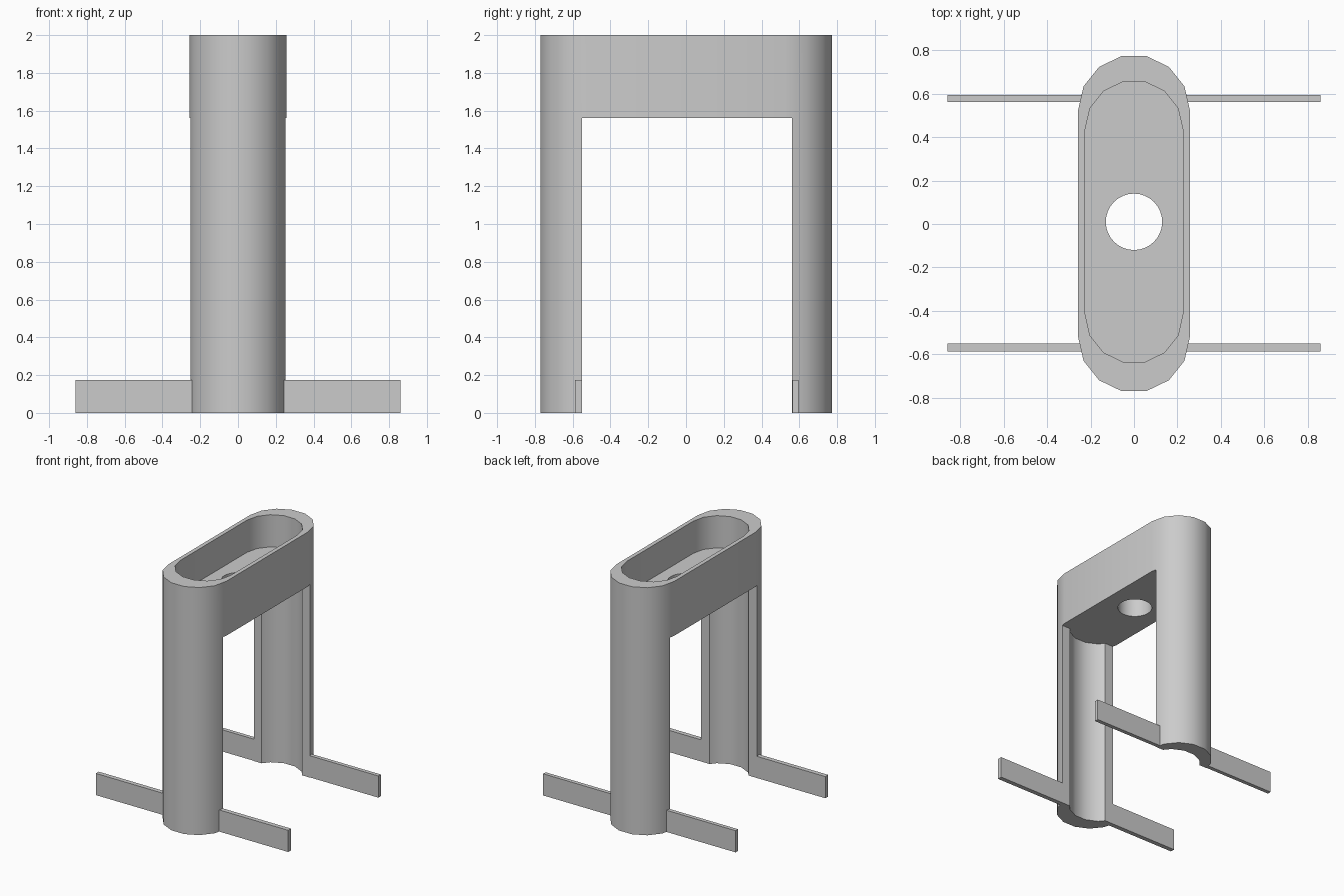
import bpy, bmesh, math

cube = bpy.data.objects.get("Cube")
if cube:
    bpy.data.objects.remove(cube, do_unlink=True)

grey = bpy.data.materials.new("plain_grey")
grey.use_nodes = True
grey.diffuse_color = (0.6, 0.6, 0.6, 1)
grey.node_tree.nodes["Principled BSDF"].inputs["Base Color"].default_value = (0.6, 0.6, 0.6, 1)


def prism(name, points, z0, z1):
    """Extrude a flat outline from z0 up to z1."""
    bm = bmesh.new()
    face = bm.faces.new([bm.verts.new((x, y, z0)) for x, y in points])
    top = bmesh.ops.extrude_face_region(bm, geom=[face])["geom"]
    verts = [v for v in top if isinstance(v, bmesh.types.BMVert)]
    bmesh.ops.translate(bm, verts=verts, vec=(0, 0, z1 - z0))
    bmesh.ops.recalc_face_normals(bm, faces=bm.faces)
    mesh = bpy.data.meshes.new(name)
    bm.to_mesh(mesh)
    bm.free()
    mesh.materials.append(grey)
    obj = bpy.data.objects.new(name, mesh)
    bpy.context.collection.objects.link(obj)
    return obj


def stadium(radius, centre, shift=0.0, steps=7):
    """Long outline with a faceted half circle at each end."""
    pts = []
    for side, start in ((1, 0), (-1, math.pi)):
        for i in range(steps + 1):
            a = start + math.pi * i / steps
            pts.append((radius * math.cos(a), side * centre + shift + radius * math.sin(a)))
    return pts


def rect(x0, x1, y0, y1):
    return [(x0, y0), (x1, y0), (x1, y1), (x0, y1)]


def cut(target, cutter):
    cutter.hide_render = True
    mod = target.modifiers.new("cut", "BOOLEAN")
    mod.operation = "DIFFERENCE"
    mod.solver = "EXACT"
    mod.object = cutter
    bpy.context.view_layer.objects.active = target
    bpy.ops.object.modifier_apply(modifier=mod.name)
    bpy.data.objects.remove(cutter, do_unlink=True)


# Body: long rounded shell with an open tray on top and two hollow legs
FLOOR_BOTTOM, FLOOR_TOP = 1.56, 1.74
body = prism("stand_body", stadium(0.258, 0.52, 0.002), 0, 2)
inner = stadium(0.225, 0.426, 0.01)
cut(body, prism("tray_cutter", inner, FLOOR_TOP, 2.2))
cut(body, prism("leg_hollow_cutter", inner, -0.2, FLOOR_BOTTOM))
cut(body, prism("opening_cutter", rect(-0.5, 0.5, -0.55, 0.56), -0.2, FLOOR_BOTTOM))
hole = [(0.13 * math.cos(a), 0.01 + 0.13 * math.sin(a))
        for a in (math.tau * i / 32 for i in range(32))]
cut(body, prism("hole_cutter", hole, 1.4, 1.9))

# Smooth curved walls, sharp rims
bpy.ops.object.select_all(action="DESELECT")
body.select_set(True)
bpy.context.view_layer.objects.active = body
bpy.ops.object.shade_smooth_by_angle(angle=math.radians(35))

# Feet: thin bars reaching sideways from each leg
for end, y0, y1 in (("front", -0.587, -0.55), ("back", 0.563, 0.595)):
    for side, x0, x1 in (("left", 0.215, 0.86), ("right", -0.86, -0.215)):
        prism(f"{end}_{side}_foot", rect(x0, x1, y0, y1), 0, 0.175)
